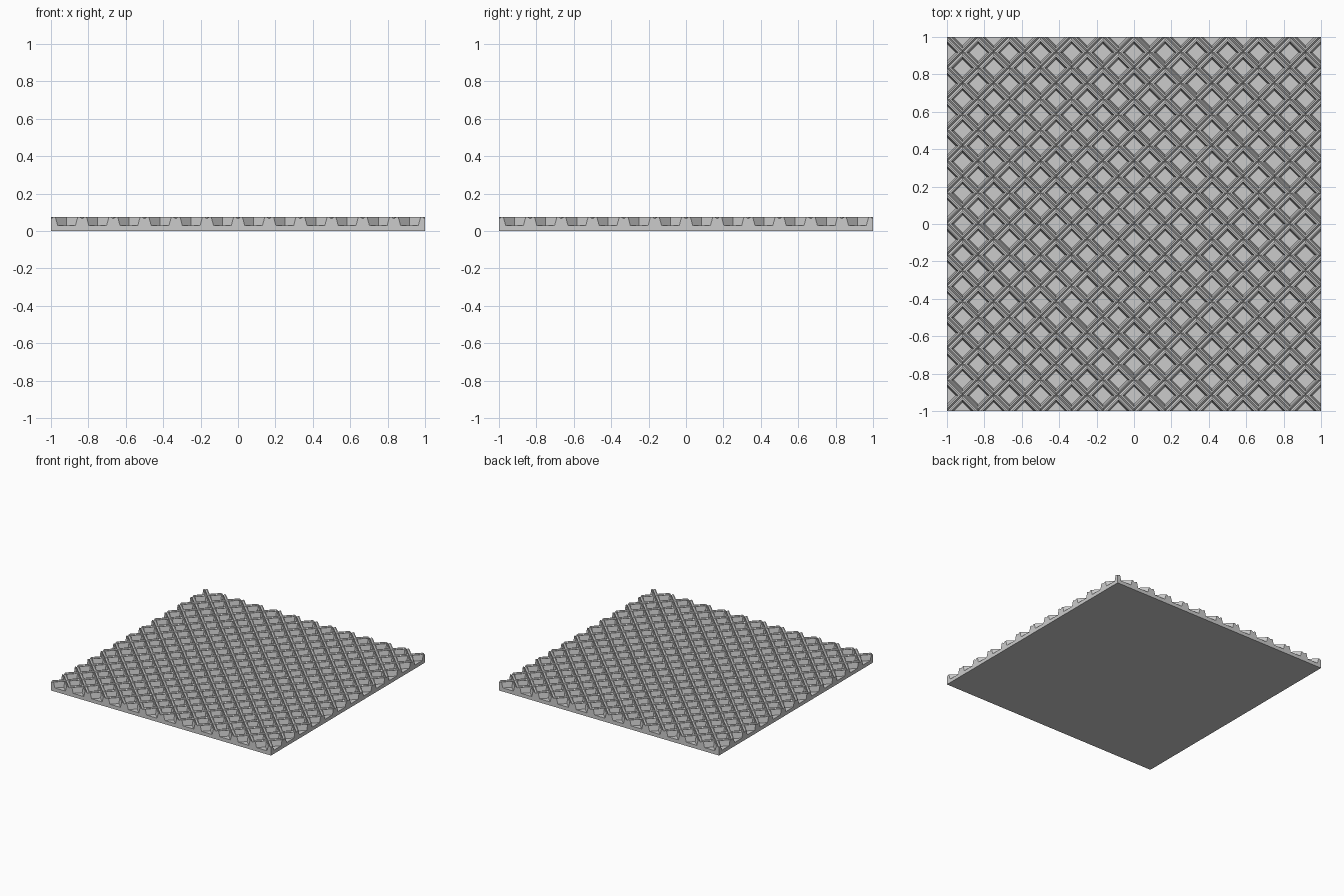
import bpy, bmesh

if "Cube" in bpy.data.objects:
    bpy.data.objects.remove(bpy.data.objects["Cube"])

N = 24                      # half-cells across the panel
STEP = 2.0 / N              # half diagonal of one diamond cell
# Concentric diamond rings of a cell: (half diagonal, height)
RINGS = [(0.048, 0.03), (0.060, 0.075), (0.070, 0.075), (STEP, 0.065)]
DIRS = [(1, 0), (0, 1), (-1, 0), (0, -1)]

bm = bmesh.new()


def add_cell(cx, cy):
    rings = [[bm.verts.new((cx + dx * r, cy + dy * r, z)) for dx, dy in DIRS]
             for r, z in RINGS]
    bm.faces.new(rings[0])                      # pocket floor
    for a, b in zip(rings, rings[1:]):          # wall, rib top, centre groove
        for i in range(4):
            j = (i + 1) % 4
            bm.faces.new((a[i], b[i], b[j], a[j]))


# Diamond lattice of pockets
for i in range(N + 1):
    for j in range(N + 1):
        if (i + j) % 2:
            add_cell(-1 + i * STEP, -1 + j * STEP)
bmesh.ops.remove_doubles(bm, verts=bm.verts[:], dist=1e-4)

# Trim to the square outline
for n in [(1, 0, 0), (-1, 0, 0), (0, 1, 0), (0, -1, 0)]:
    bmesh.ops.bisect_plane(bm, geom=bm.verts[:] + bm.edges[:] + bm.faces[:],
                           dist=1e-5, plane_co=n, plane_no=n, clear_outer=True)

# Side skirts down to the flat underside
rim = [e for e in bm.edges if e.is_boundary]
new = bmesh.ops.extrude_edge_only(bm, edges=rim)["geom"]
for v in new:
    if isinstance(v, bmesh.types.BMVert):
        v.co.z = 0
bottom = [e for e in bm.edges if e.is_boundary and all(v.co.z < 1e-6 for v in e.verts)]
bmesh.ops.edgeloop_fill(bm, edges=bottom)
bmesh.ops.recalc_face_normals(bm, faces=bm.faces[:])

mesh = bpy.data.meshes.new("lattice_panel")
bm.to_mesh(mesh)
bm.free()
panel = bpy.data.objects.new("lattice_panel", mesh)
bpy.context.collection.objects.link(panel)
